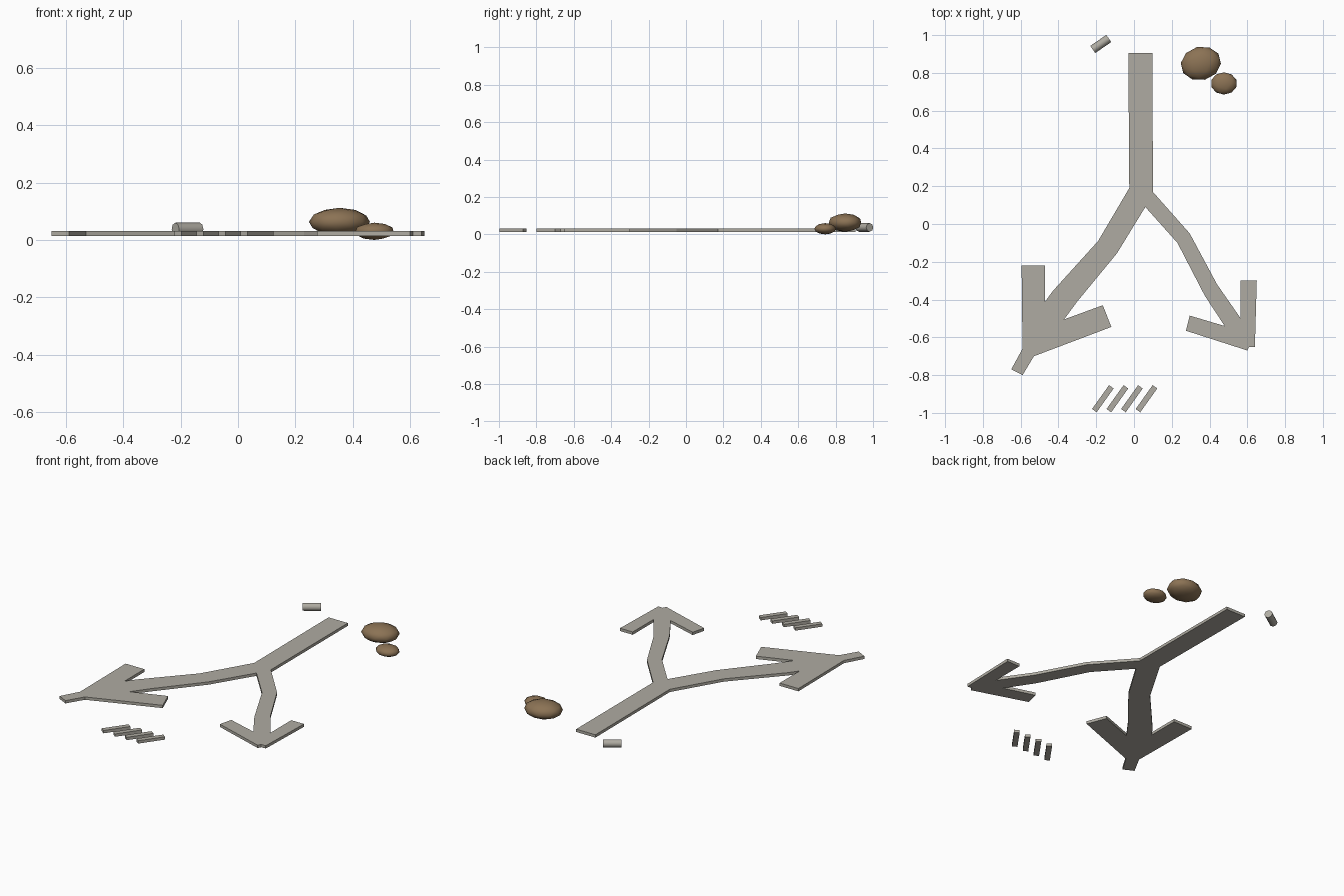
import bpy
import bmesh
from math import radians
from mathutils import Matrix, Vector

cube = bpy.data.objects.get("Cube")
if cube:
    bpy.data.objects.remove(cube, do_unlink=True)

SLAB_BOTTOM, SLAB_TOP = 0.014, 0.031


def make_material(name, colour):
    material = bpy.data.materials.new(name)
    material.use_nodes = True
    material.diffuse_color = (*colour, 1)
    shader = material.node_tree.nodes["Principled BSDF"]
    shader.inputs["Base Color"].default_value = (*colour, 1)
    shader.inputs["Roughness"].default_value = 0.9
    return material


pale_stone = make_material("pale grey stone", (0.43, 0.41, 0.36))
brown_rock = make_material("brown rock", (0.26, 0.17, 0.09))


def finish(name, bm, material, smooth_angle=None):
    """Turn a bmesh into a named, coloured object."""
    bmesh.ops.recalc_face_normals(bm, faces=bm.faces)
    mesh = bpy.data.meshes.new(name)
    bm.to_mesh(mesh)
    bm.free()
    mesh.materials.append(material)
    part = bpy.data.objects.new(name, mesh)
    bpy.context.collection.objects.link(part)
    if smooth_angle:
        bpy.ops.object.select_all(action="DESELECT")
        part.select_set(True)
        bpy.context.view_layer.objects.active = part
        bpy.ops.object.shade_smooth_by_angle(angle=radians(smooth_angle))
    return part


def make_slab(name, outline, material):
    """Extrude a flat outline to the shared slab thickness."""
    bm = bmesh.new()
    base = bm.faces.new([bm.verts.new((x, y, SLAB_BOTTOM)) for x, y in outline])
    result = bmesh.ops.extrude_face_region(bm, geom=[base], use_keep_orig=True)
    raised = [item for item in result["geom"] if isinstance(item, bmesh.types.BMVert)]
    bmesh.ops.translate(bm, verts=raised, vec=(0, 0, SLAB_TOP - SLAB_BOTTOM))
    return finish(name, bm, material)


def make_rock(name, centre, radii, turn):
    """Squashed, rounded rock."""
    bm = bmesh.new()
    placement = (Matrix.Translation(centre)
                 @ Matrix.Rotation(radians(turn), 4, "Z")
                 @ Matrix.Diagonal((*radii, 1)))
    bmesh.ops.create_icosphere(bm, subdivisions=2, radius=1, matrix=placement)
    return finish(name, bm, brown_rock, smooth_angle=60)


# Forked path: stem, then each branch with its arrowhead
stem_and_left_branch = [
    (-.03, .905), (.098, .905), (.1, .17), (.295, -.05), (.44, -.32), (.565, -.5)]
left_arrowhead = [
    (.565, -.3), (.65, -.3), (.64, -.65), (.61, -.65), (.6, -.67), (.57, -.66),
    (.275, -.565), (.295, -.485), (.48, -.54)]
inner_fork = [
    (.375, -.38), (.23, -.1), (.06, .09), (-.09, -.155), (-.3, -.41), (-.37, -.505)]
right_arrowhead = [
    (-.165, -.43), (-.12, -.545), (-.53, -.7), (-.59, -.8), (-.65, -.77),
    (-.59, -.66), (-.595, -.22), (-.47, -.22), (-.47, -.41)]
outer_right_branch = [(-.43, -.355), (-.19, -.09), (-.025, .19)]
make_slab(
    "forked_arrow_path",
    stem_and_left_branch + left_arrowhead + inner_fork
    + right_arrowhead + outer_right_branch,
    pale_stone)

# Row of slanted bars
bar_length, bar_width = 0.155, 0.03
slant = Matrix.Rotation(radians(54.5), 2)
for index in range(4):
    middle = Vector((-0.165 + 0.077 * index, -0.925))
    corners = [
        middle + slant @ Vector((sx * bar_length / 2, sy * bar_width / 2))
        for sx, sy in ((-1, -1), (1, -1), (1, 1), (-1, 1))]
    make_slab(f"slanted_bar_{index + 1}", corners, pale_stone)

# Pair of rocks
make_rock("large_rock", (0.354, 0.85, 0.063), (0.108, 0.089, 0.049), 14)
make_rock("small_rock", (0.476, 0.744, 0.03), (0.07, 0.059, 0.03), 0)

# Short rod lying on its side
rod = bmesh.new()
lie_down = (Matrix.Translation((-0.176, 0.953, 0.037))
            @ Matrix.Rotation(radians(34.5), 4, "Z")
            @ Matrix.Rotation(radians(90), 4, "Y"))
bmesh.ops.create_cone(rod, cap_ends=True, segments=8, radius1=0.023,
                      radius2=0.023, depth=0.103, matrix=lie_down)
finish("short_rod", rod, pale_stone, smooth_angle=50)
